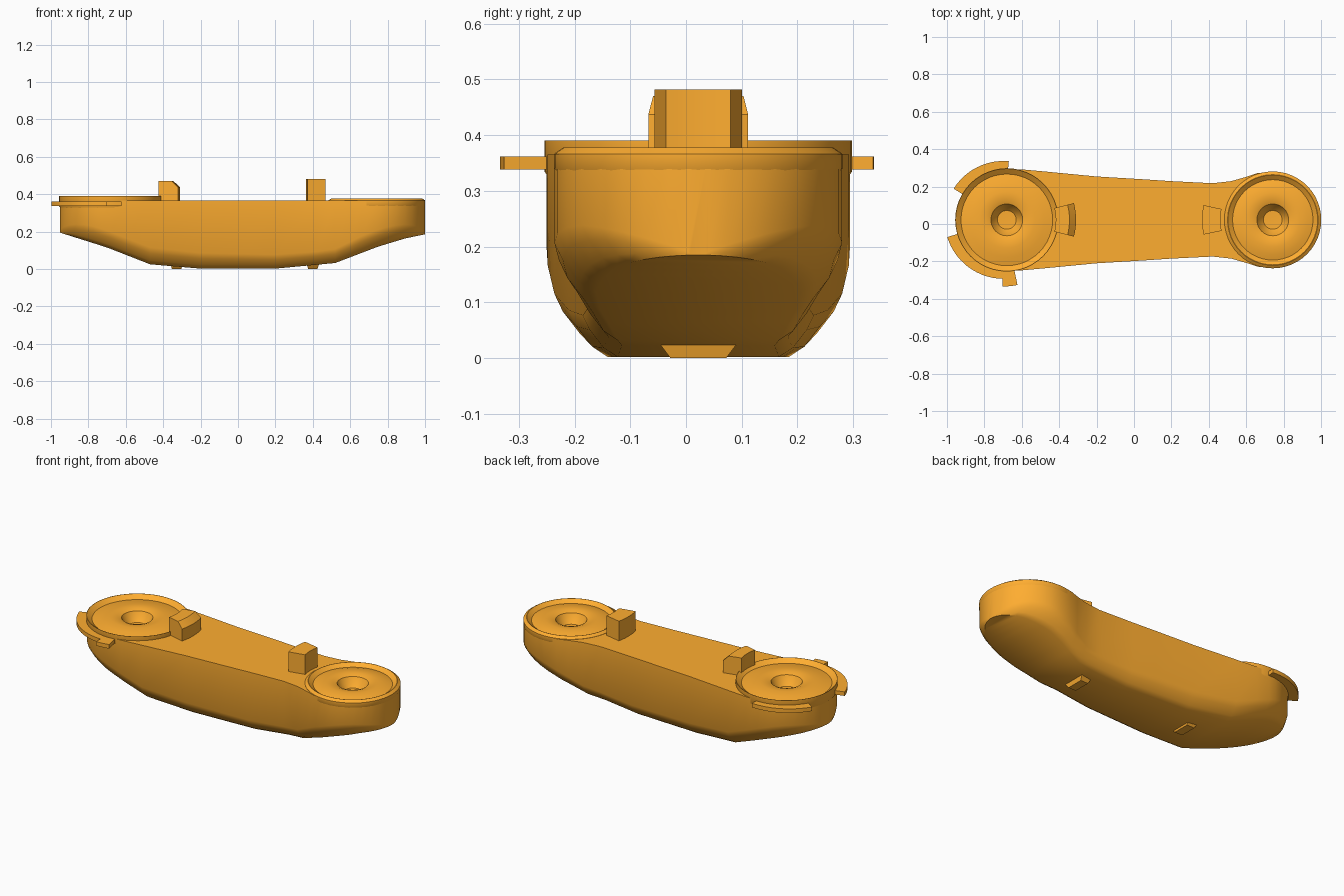
import bpy, bmesh, math
from math import cos, sin, radians

if "Cube" in bpy.data.objects:
    bpy.data.objects.remove(bpy.data.objects["Cube"])

mat = bpy.data.materials.new("orange")
mat.diffuse_color = (1.0, 0.42, 0.03, 1)
mat.use_nodes = True
mat.node_tree.nodes["Principled BSDF"].inputs["Base Color"].default_value = mat.diffuse_color
CY = 0.022
LEFT, RIGHT = -0.68, 0.742


def finish(name, bm, angle=35):
    bmesh.ops.remove_doubles(bm, verts=bm.verts, dist=1e-5)
    bmesh.ops.recalc_face_normals(bm, faces=bm.faces)
    me = bpy.data.meshes.new(name)
    bm.to_mesh(me)
    bm.free()
    me.materials.append(mat)
    ob = bpy.data.objects.new(name, me)
    bpy.context.collection.objects.link(ob)
    smooth(ob, angle)
    return ob


def smooth(ob, angle):
    bpy.ops.object.select_all(action='DESELECT')
    ob.select_set(True)
    bpy.context.view_layer.objects.active = ob
    bpy.ops.object.shade_smooth_by_angle(angle=radians(angle))


def sweep(name, cx, profile, a0=0, a1=360, n=48, angle=35):
    """Turn a closed (radius, z) profile about a vertical axis; cap partial turns."""
    bm = bmesh.new()
    full = a1 - a0 == 360
    rings = []
    for i in range(n if full else n + 1):
        a = radians(a0 + (a1 - a0) * i / n)
        rings.append([bm.verts.new((cx + r * cos(a), CY + r * sin(a), z)) for r, z in profile])
    m = len(profile)
    for i in range(n):
        p, q = rings[i], rings[(i + 1) % len(rings)]
        for j in range(m):
            k = (j + 1) % m
            if profile[j][0] + profile[k][0] == 0:
                continue
            if profile[j][0] == 0:
                bm.faces.new([p[j], p[k], q[k]])
            elif profile[k][0] == 0:
                bm.faces.new([p[j], p[k], q[j]])
            else:
                bm.faces.new([p[j], p[k], q[k], q[j]])
    if not full:
        bm.faces.new(rings[0])
        bm.faces.new(rings[-1][::-1])
    bmesh.ops.delete(bm, geom=[v for v in bm.verts if not v.link_faces], context='VERTS')
    return finish(name, bm, angle)


def box(r0, r1, z0, z1):
    return [(r0, z0), (r1, z0), (r1, z1), (r0, z1)]


# Underside height along the length
KEEL = [(-0.96, 0.197), (-0.7, 0.115), (-0.47, 0.025), (-0.2, 0.002), (0.2, 0.002),
        (0.52, 0.032), (0.75, 0.12), (0.9, 0.165), (1.01, 0.187)]


def keel(x):
    for (xa, za), (xb, zb) in zip(KEEL, KEEL[1:]):
        if x <= xb:
            return za + (zb - za) * (x - xa) / (xb - xa)
    return KEEL[-1][1]


# Body: round ends joined by a tapering middle, as stations (x, half width)
stations = [(LEFT - 0.272 * cos(radians(a)), 0.272 * sin(radians(a)))
            for a in (4, 12, 22, 34, 46, 58, 70, 80, 90)]
stations += [(-0.6, 0.27), (-0.47, 0.258), (-0.2, 0.232), (0.05, 0.217), (0.2, 0.207),
             (0.42, 0.196), (0.52, 0.207), (0.6, 0.23), (0.66, 0.25)]
stations += [(RIGHT + 0.258 * cos(radians(a)), 0.258 * sin(radians(a)))
             for a in (90, 78, 66, 54, 43, 32, 22, 12, 4)]
bm = bmesh.new()
rings = []
for x, w in stations:
    zb, c = keel(x), min(0.075, w * 0.3)
    v = c * 1.2
    half = [(w, 0.365), (w, zb + v), (w - 0.2 * c, zb + 0.65 * v),
            (w - 0.6 * c, zb + 0.22 * v), (w - c, zb)]
    pts = half + [(-y, z) for y, z in reversed(half)]
    rings.append([bm.verts.new((x, CY + y, z)) for y, z in pts])
for p, q in zip(rings, rings[1:]):
    for j in range(len(p)):
        k = (j + 1) % len(p)
        bm.faces.new([p[j], p[k], q[k], q[j]])
bm.faces.new(rings[0])
bm.faces.new(rings[-1][::-1])
body = finish("body", bm)

# Pockets for the two end discs
for cx, r in ((LEFT, 0.25), (RIGHT, 0.225)):
    cutter = sweep("pocket_cutter", cx, [(0, 0.29), (r, 0.29), (r, 0.5), (0, 0.5)])
    mod = body.modifiers.new("pocket", 'BOOLEAN')
    mod.operation = 'DIFFERENCE'
    mod.solver = 'EXACT'
    mod.object = cutter
    bpy.context.view_layer.objects.active = body
    bpy.ops.object.modifier_apply(modifier=mod.name)
    bpy.data.objects.remove(cutter)
smooth(body, 35)

# End discs: rim, shallow groove, raised cushion and centre hole
sweep("left_disc", LEFT, [(0, 0.32), (0.05, 0.322), (0.07, 0.345), (0.085, 0.375), (0.11, 0.384),
                          (0.15, 0.385), (0.2, 0.378), (0.245, 0.368), (0.274, 0.39),
                          (0.276, 0.39), (0.276, 0.335), (0.24, 0.28), (0, 0.28)])
sweep("right_disc", RIGHT, [(0, 0.31), (0.05, 0.312), (0.07, 0.335), (0.085, 0.364), (0.11, 0.373),
                            (0.145, 0.374), (0.185, 0.368), (0.215, 0.359), (0.24, 0.378),
                            (0.242, 0.378), (0.259, 0.366), (0.259, 0.34), (0.22, 0.28), (0, 0.28)])

# Flange pieces around the left end
FL = -0.697
sweep("upper_flange", FL, box(0.24, 0.315, 0.338, 0.362), 85, 148, 14)
sweep("lower_flange", FL, box(0.24, 0.315, 0.338, 0.362), 197, 269, 14)
sweep("flange_tab", FL, box(0.24, 0.356, 0.338, 0.362), 269, 282, 3)

# Upright posts curved around each disc
sweep("left_post", LEFT, [(0.262, 0.33), (0.37, 0.33), (0.37, 0.437), (0.335, 0.47),
                          (0.262, 0.47)], -14, 14, 6)
sweep("right_post", RIGHT, box(0.28, 0.378, 0.33, 0.482), 168, 192, 6)

# Small flared feet under the body
for name, x in (("left_foot", -0.328), ("right_foot", 0.4)):
    bm = bmesh.new()
    bmesh.ops.create_cube(bm, size=1)
    for v in bm.verts:
        sx, sy = (0.05, 0.1) if v.co.z < 0 else (0.075, 0.16)
        v.co = (x + v.co.x * sx, CY + v.co.y * sy, 0.02 + v.co.z * 0.04)
    finish(name, bm, 30)
